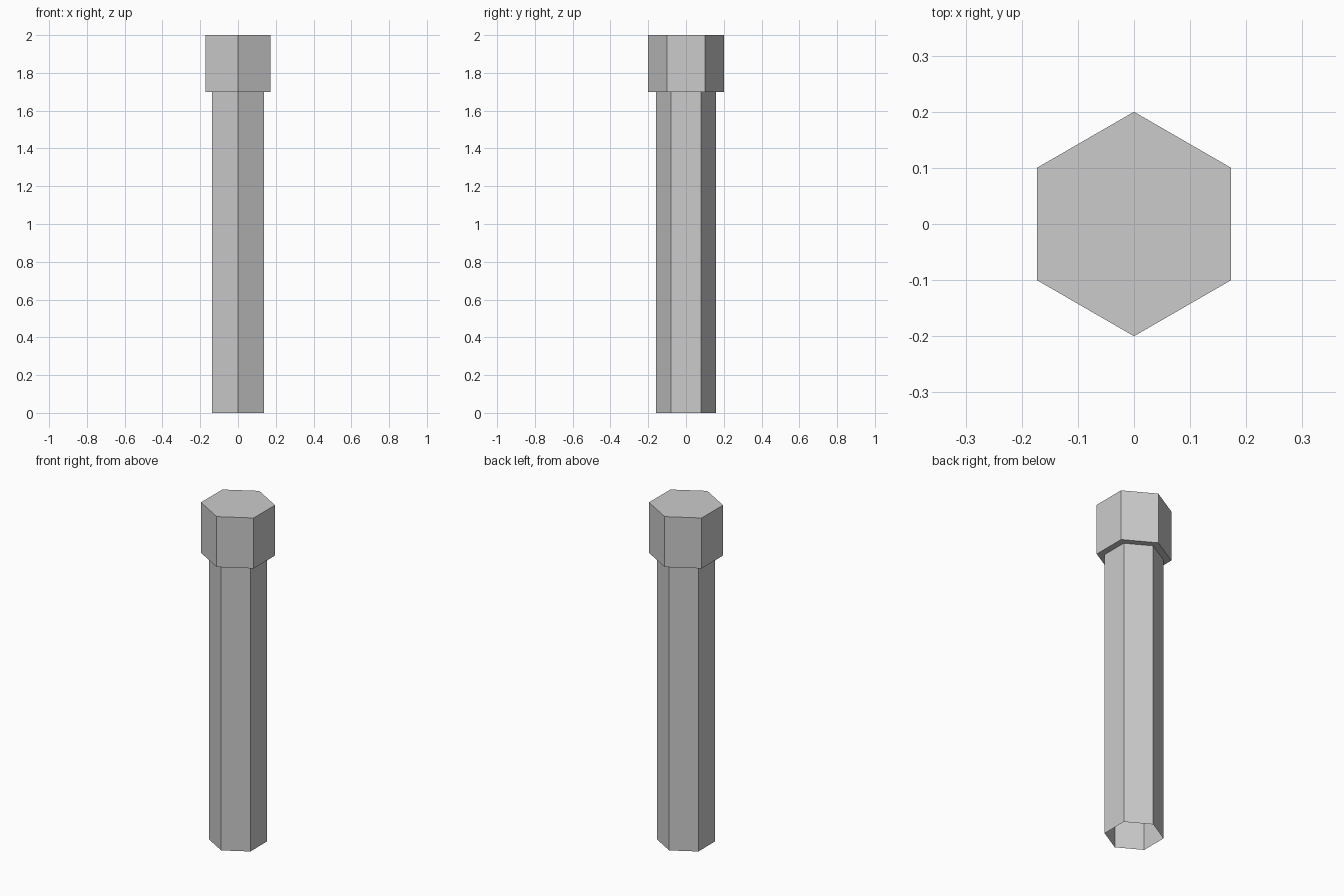
import bpy, bmesh, math

if "Cube" in bpy.data.objects:
    bpy.data.objects.remove(bpy.data.objects["Cube"])

SIDES = 6
# (radius, z) profile: open shaft bottom, shaft top, head ledge, head top
PROFILE = [(0.158, 0.0), (0.158, 1.7), (0.2, 1.7), (0.2, 2.0)]

bm = bmesh.new()


def hex_ring(radius, z):
    angles = [math.radians(90) + math.tau * i / SIDES for i in range(SIDES)]
    return [bm.verts.new((radius * math.cos(a), radius * math.sin(a), z)) for a in angles]


# Shaft, ledge and head walls
rings = [hex_ring(r, z) for r, z in PROFILE]
for low, high in zip(rings, rings[1:]):
    for i in range(SIDES):
        j = (i + 1) % SIDES
        bm.faces.new((low[i], low[j], high[j], high[i]))

# Head cap; the shaft stays open underneath
bm.faces.new(rings[-1])

mesh = bpy.data.meshes.new("hex_bolt")
bm.to_mesh(mesh)
bm.free()
bolt = bpy.data.objects.new("hex_bolt", mesh)
bpy.context.collection.objects.link(bolt)
